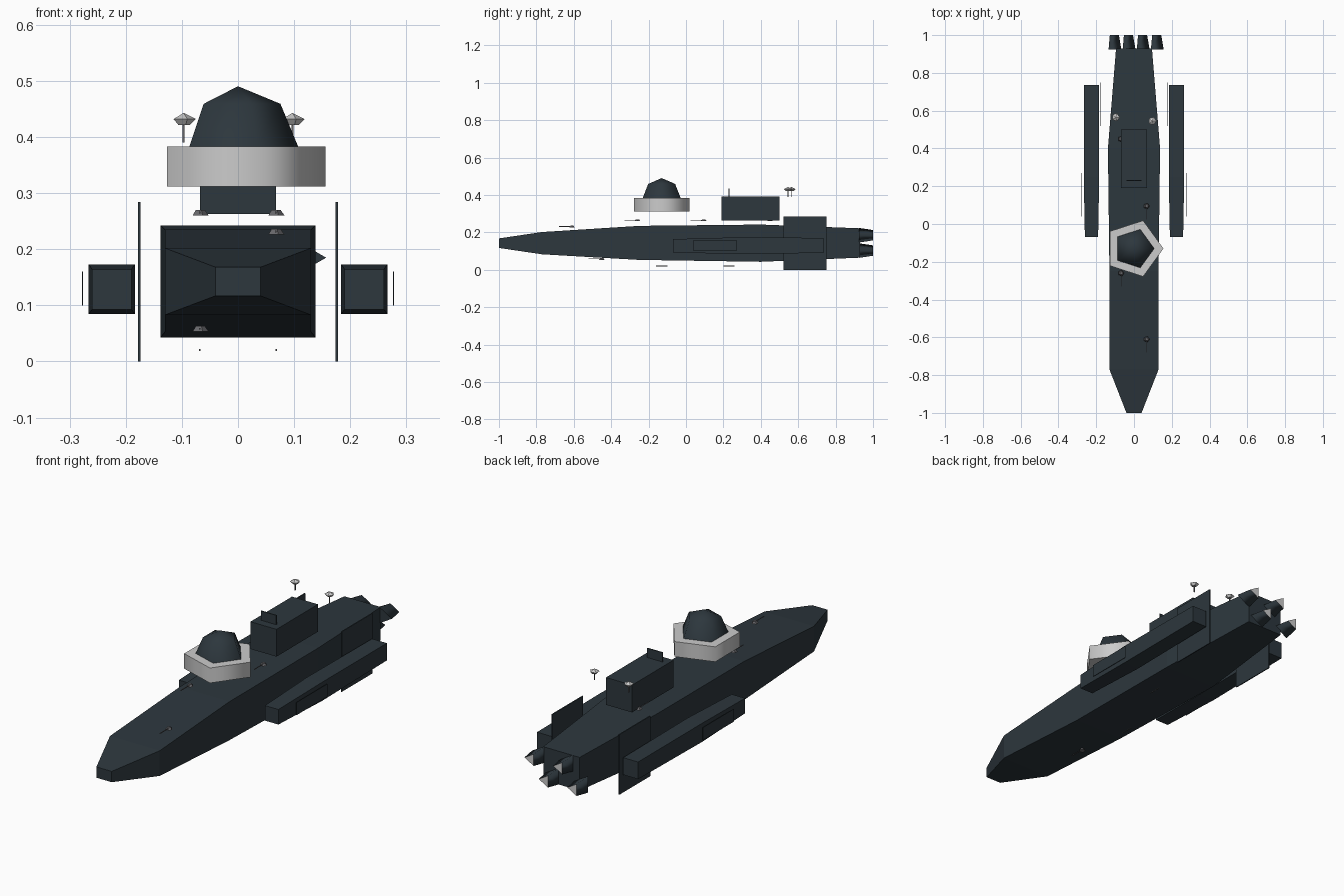
import bpy, bmesh, math
from mathutils import Matrix, Vector

cube = bpy.data.objects.get("Cube")
if cube:
    bpy.data.objects.remove(cube, do_unlink=True)


def material(name, rgb):
    m = bpy.data.materials.new(name)
    m.use_nodes = True
    m.diffuse_color = (*rgb, 1)
    m.node_tree.nodes["Principled BSDF"].inputs["Base Color"].default_value = (*rgb, 1)
    return m


DARK = material("dark slate", (0.026, 0.038, 0.047))
PALE = material("pale grey", (0.6, 0.6, 0.6))
GREY = material("gunmetal", (0.13, 0.13, 0.14))


def finish(name, bm, *mats):
    bmesh.ops.recalc_face_normals(bm, faces=bm.faces)
    mesh = bpy.data.meshes.new(name)
    bm.to_mesh(mesh)
    bm.free()
    for m in mats:
        mesh.materials.append(m)
    ob = bpy.data.objects.new(name, mesh)
    bpy.context.collection.objects.link(ob)
    return ob


def box(name, low, high, mat=DARK):
    bm = bmesh.new()
    bmesh.ops.create_cube(bm, size=1)
    low, high = Vector(low), Vector(high)
    for v in bm.verts:
        v.co = (low + high) / 2 + v.co * (high - low)
    return finish(name, bm, mat)


def loft(name, sections, x=0):
    """Box hull through sections of (y, half width, bottom, top)."""
    bm = bmesh.new()
    rings = [[bm.verts.new(p) for p in ((x - w, y, lo), (x + w, y, lo), (x + w, y, hi), (x - w, y, hi))]
             for y, w, lo, hi in sections]
    for a, b in zip(rings, rings[1:]):
        for i in range(4):
            j = (i + 1) % 4
            bm.faces.new((a[i], a[j], b[j], b[i]))
    bm.faces.new(rings[0])
    bm.faces.new(rings[-1])
    return finish(name, bm, DARK)


def lathe(name, profile, sides, centre, mats, smooth=True, along_y=False):
    """Few-sided turned part from (radius, height) points, first corner at +x."""
    bm = bmesh.new()
    rings = []
    for r, h in profile:
        count = sides if r > 0 else 1
        rings.append([bm.verts.new((r * math.cos(k * math.tau / sides),
                                    r * math.sin(k * math.tau / sides), h)) for k in range(count)])
    for a, b in zip(rings, rings[1:]):
        for i in range(sides):
            j = (i + 1) % sides
            ring = [a[i % len(a)], a[j % len(a)], b[j % len(b)], b[i % len(b)]]
            bm.faces.new(list(dict.fromkeys(ring))).smooth = smooth
    for ring, slot in ((rings[0], 0), (rings[-1], len(mats) - 1)):
        if len(ring) > 1:
            bm.faces.new(ring).material_index = slot
    if along_y:
        bm.transform(Matrix.Rotation(-math.pi / 2, 4, 'X'))
    bm.transform(Matrix.Translation(centre))
    return finish(name, bm, *mats)


# Main hull
loft("hull", [(-1, 0.04, 0.117, 0.168), (-0.77, 0.13, 0.083, 0.202), (-0.25, 0.13, 0.053, 0.235),
              (0.4, 0.138, 0.043, 0.242), (0.93, 0.095, 0.065, 0.222)])

# Side pods with outer panels, and tall fins
for side, label in ((1, "left"), (-1, "right")):
    loft(label + "_pod", [(-0.07, 0.035, 0.093, 0.164), (0.25, 0.041, 0.085, 0.173),
                          (0.735, 0.039, 0.09, 0.171)], side * 0.225)
    x = side * 0.277
    box(label + "_pod_panel", (x - 0.001, 0.04, 0.1), (x + 0.001, 0.27, 0.16))
    x = side * 0.176
    box(label + "_fin", (x - 0.0025, 0.52, 0), (x + 0.0025, 0.75, 0.284))

# Command tower and its sensor board
box("tower", (-0.068, 0.19, 0.263), (0.068, 0.5, 0.392))
box("sensor_board", (-0.04, 0.228, 0.392), (0.04, 0.233, 0.436))

# Pentagonal collar and dome
lathe("dome_collar", [(0.156, 0.312), (0.156, 0.383)], 5, (0, -0.13, 0), [PALE])
R = 0.107
lathe("dome", [(R, 0), (R * math.sin(math.pi / 4), R * math.cos(math.pi / 4)), (0, R)],
      5, (0, -0.13, 0.3835), [DARK])

# Four three-sided engine nozzles, staggered in two rows
for i in range(4):
    x = -0.112 + i * 0.0747
    z = 0.185 if i % 2 else 0.103
    lathe("engine_nozzle", [(0.045, 0), (0.032, 0.075)], 3, (x, 0.925, z), [DARK, PALE], along_y=True)

# Dishes on masts
for x, y in ((-0.097, 0.565), (0.097, 0.545)):
    box("dish_mast", (x - 0.002, y - 0.002, 0.39), (x + 0.002, y + 0.002, 0.425), GREY)
    lathe("dish", [(0.011, 0.421), (0.022, 0.432), (0, 0.443)], 5, (x, y, 0), [PALE], smooth=False)

# Small gun turrets with forward barrels
for x, y, z in ((0.067, -0.61, 0.226), (-0.068, -0.26, 0.26), (0.067, 0.095, 0.26),
                (-0.068, 0.45, 0.26), (-0.068, -0.45, 0.053)):
    lathe("turret", [(0.016, z), (0.009, z + 0.01)], 5, (x, y, 0), [GREY], smooth=False)
    box("turret_barrel", (x - 0.0015, y - 0.07, z + 0.004), (x + 0.0015, y, z + 0.007), GREY)

# Thin rods beneath the hull
for x, y in ((-0.068, -0.16), (0.068, 0.2)):
    box("lower_rod", (x - 0.0015, y, 0.019), (x + 0.0015, y + 0.06, 0.022), GREY)
